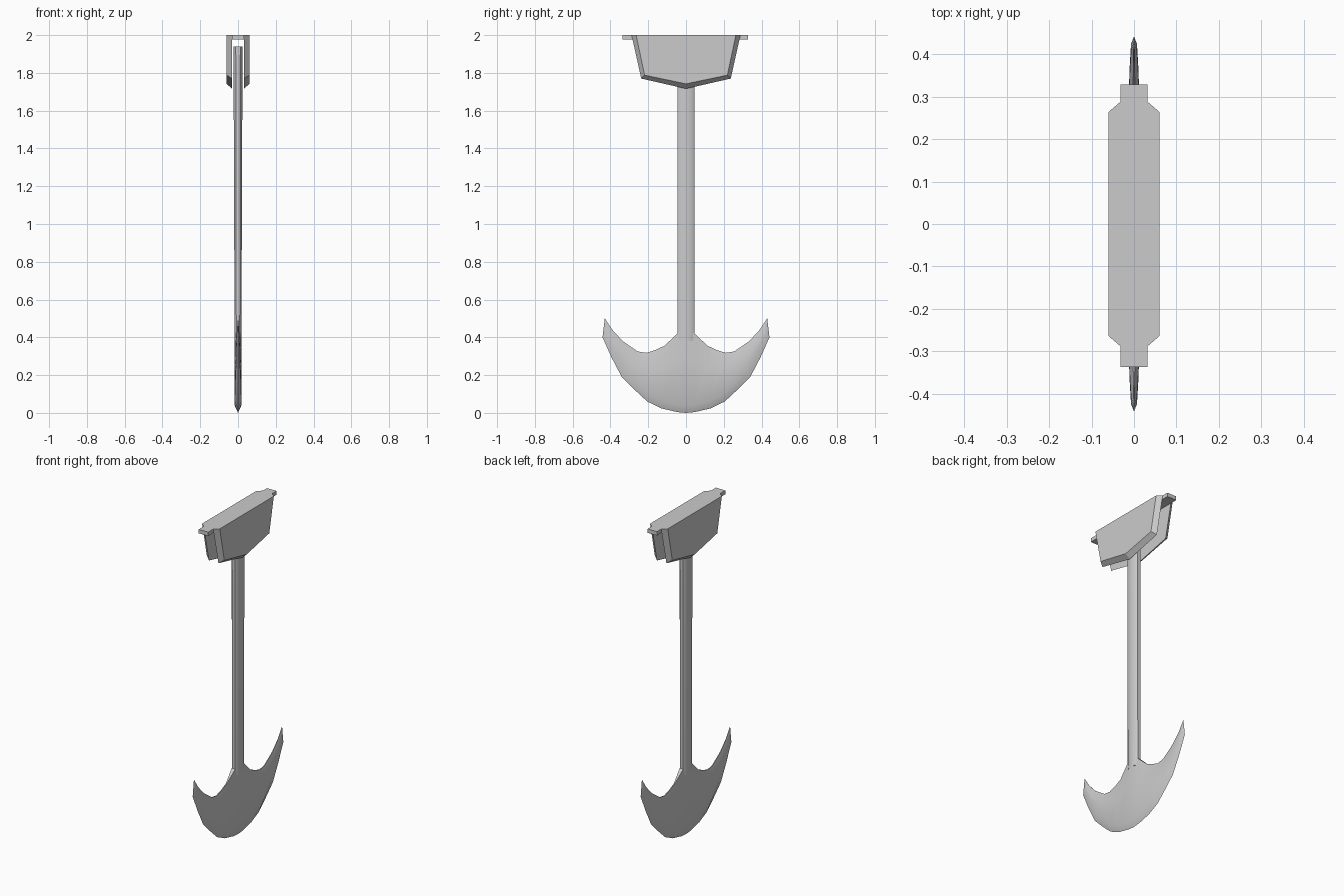
import bpy, bmesh

if "Cube" in bpy.data.objects:
    bpy.data.objects.remove(bpy.data.objects["Cube"])


def loft(name, rings, smooth=None):
    """Skin a list of equal-length point rings and cap both ends."""
    bm = bmesh.new()
    vr = [[bm.verts.new(p) for p in r] for r in rings]
    n = len(rings[0])
    for a, b in zip(vr, vr[1:]):
        for i in range(n):
            j = (i + 1) % n
            bm.faces.new((a[i], a[j], b[j], b[i]))
    bm.faces.new(vr[0])
    bm.faces.new(vr[-1])
    bmesh.ops.remove_doubles(bm, verts=bm.verts, dist=0.0002)
    bmesh.ops.recalc_face_normals(bm, faces=bm.faces)
    me = bpy.data.meshes.new(name)
    bm.to_mesh(me)
    bm.free()
    ob = bpy.data.objects.new(name, me)
    bpy.context.collection.objects.link(ob)
    if smooth:
        bpy.context.view_layer.objects.active = ob
        ob.select_set(True)
        bpy.ops.object.shade_smooth_by_angle(angle=smooth)
        ob.select_set(False)
    return ob


# Crescent blade: outer edge point, inner edge point, half thickness, inner edge half thickness
half = [
    ((0.045, 0.004), (0.045, 0.42), 0.018, 0.012),
    ((0.13, 0.024), (0.115, 0.355), 0.018, 0.003),
    ((0.205, 0.06), (0.165, 0.332), 0.017, 0.002),
    ((0.275, 0.125), (0.21, 0.318), 0.015, 0.002),
    ((0.34, 0.19), (0.255, 0.325), 0.012, 0.002),
    ((0.395, 0.295), (0.335, 0.38), 0.010, 0.002),
    ((0.442, 0.40), (0.39, 0.44), 0.007, 0.001),
    ((0.43, 0.50), (0.428, 0.498), 0.0004, 0.0003),
]
centre = ((0.0, 0.0), (0.0, 0.44), 0.018, 0.018)


def blade_ring(station, side):
    (oy, oz), (iy, iz), t, ti = station
    length = ((oy - iy) ** 2 + (oz - iz) ** 2) ** 0.5
    bevel = min(0.35, 0.04 / length)

    def pt(f, x):
        return (x, side * (oy + (iy - oy) * f), oz + (iz - oz) * f)
    return [pt(0, 0), pt(bevel, t), pt(0.65, t), pt(1, ti),
            pt(1, -ti), pt(0.65, -t), pt(bevel, -t)]


rings = [blade_ring(s, -1) for s in reversed(half)] + [blade_ring(centre, 1)]
rings += [blade_ring(s, 1) for s in half]
loft("blade", rings, 0.7)

# Swing arm: flattened octagonal bar, slightly thicker at the top


def arm_ring(t, z):
    c = t * 0.5
    return [(t, -0.03, z), (t, 0.03, z), (c, 0.044, z), (-c, 0.044, z),
            (-t, 0.03, z), (-t, -0.03, z), (-c, -0.044, z), (c, -0.044, z)]


loft("swing_arm", [arm_ring(0.018, 0.38), arm_ring(0.024, 1.94)], 0.7)

# Bracket cheeks: five-sided plates, chamfered towards the outside
inner = [(-0.288, 2.0), (-0.237, 1.77), (0, 1.716), (0.237, 1.77), (0.288, 2.0)]
outer = [(-0.264, 2.0), (-0.219, 1.788), (0, 1.742), (0.219, 1.788), (0.264, 2.0)]
for label, s in (("left", -1), ("right", 1)):
    loft("bracket_cheek_" + label,
         [[(s * 0.032, y, z) for y, z in inner],
          [(s * 0.06, y, z) for y, z in outer]])

# Mounting plate joining the cheeks, with a lip at each end
loft("mounting_plate",
     [[(x, y, z) for x, y in ((-0.032, -0.337), (0.032, -0.337),
                              (0.032, 0.329), (-0.032, 0.329))]
      for z in (1.976, 2.0)])
